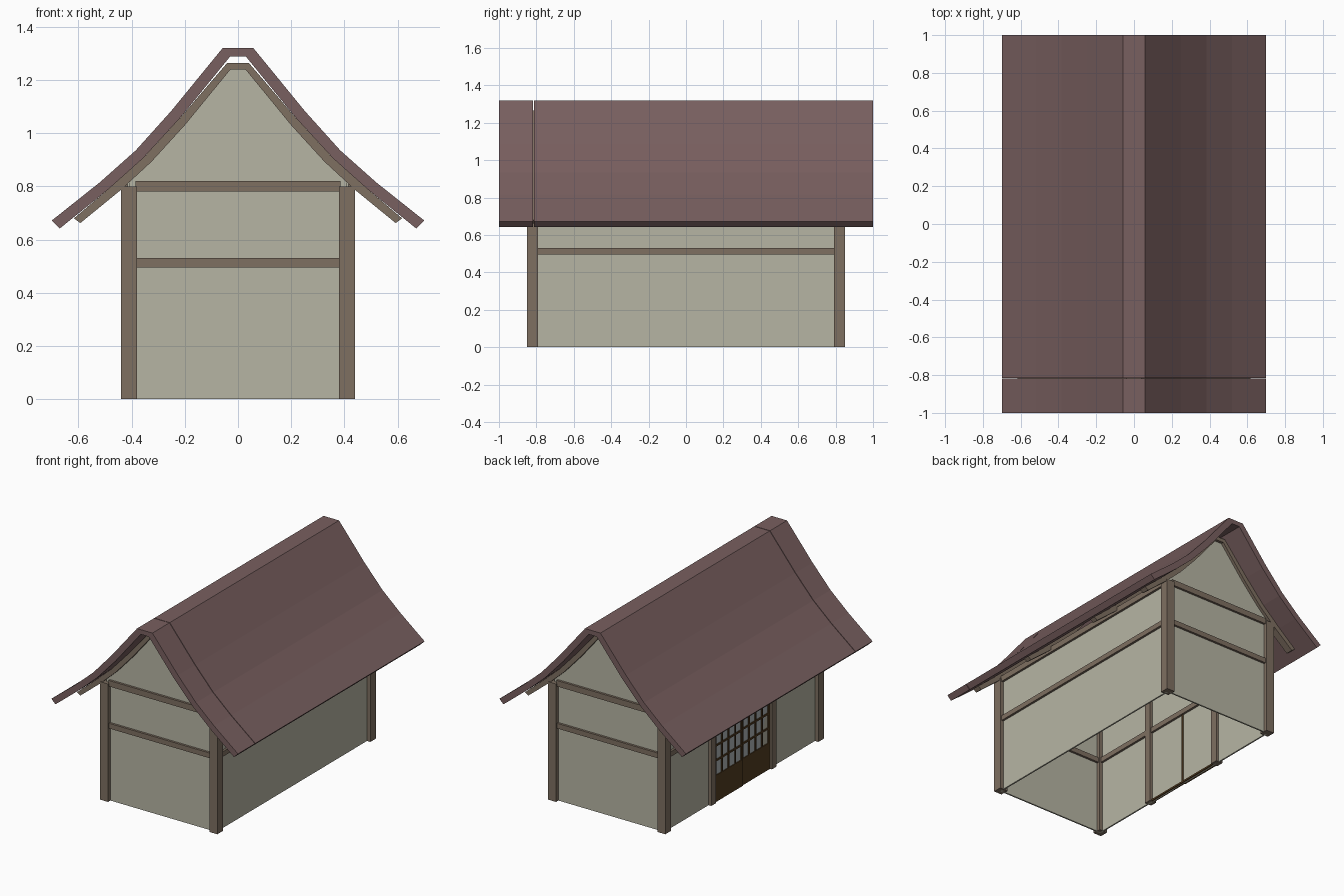
import bpy, bmesh

if "Cube" in bpy.data.objects:
    bpy.data.objects.remove(bpy.data.objects["Cube"])

def material(name, rgb):
    m = bpy.data.materials.new(name)
    m.diffuse_color = (*rgb, 1)
    m.use_nodes = True
    m.node_tree.nodes["Principled BSDF"].inputs["Base Color"].default_value = m.diffuse_color
    return m

PLASTER = material("plaster", (0.47, 0.46, 0.37))
TIMBER = material("timber", (0.21, 0.16, 0.12))
ROOF = material("roof_shingle", (0.19, 0.115, 0.115))
DOORWOOD = material("door_wood", (0.085, 0.045, 0.015))
PAPER = material("paper", (0.42, 0.46, 0.47))

def finish(bm, name, mat):
    bmesh.ops.recalc_face_normals(bm, faces=bm.faces)
    me = bpy.data.meshes.new(name)
    bm.to_mesh(me)
    bm.free()
    me.materials.append(mat)
    ob = bpy.data.objects.new(name, me)
    bpy.context.collection.objects.link(ob)
    return ob

def box(name, x, y, z, mat):
    """Box from (min, max) ranges."""
    bm = bmesh.new()
    bmesh.ops.create_cube(bm, size=1)
    for v in bm.verts:
        v.co = [r[0] + (c + 0.5) * (r[1] - r[0]) for r, c in zip((x, y, z), v.co)]
    return finish(bm, name, mat)

def extrude_profile(name, pts, y0, y1, mat):
    """Front-view outline pushed along y."""
    bm = bmesh.new()
    face = bm.faces.new([bm.verts.new((x, y0, z)) for x, z in pts])
    ext = bmesh.ops.extrude_face_region(bm, geom=[face])
    for g in ext["geom"]:
        if isinstance(g, bmesh.types.BMVert):
            g.co.y = y1
    return finish(bm, name, mat)

def mirrored(half):
    """Right half (ridge to eave) -> full line, left eave to right eave."""
    return [(-x, z) for x, z in reversed(half)] + half

def band(outer, inner):
    return mirrored(outer) + list(reversed(mirrored(inner)))

# Curved roof, in two lengths with a hairline seam
outer = [(0.058, 1.32), (0.25, 1.085), (0.385, 0.935), (0.52, 0.815), (0.70, 0.672)]
inner = [(0.03, 1.288), (0.22, 1.055), (0.358, 0.905), (0.49, 0.787), (0.67, 0.642)]
extrude_profile("roof_front", band(outer, inner), -1.0, -0.818, ROOF)
extrude_profile("roof_main", band(outer, inner), -0.814, 1.0, ROOF)

# Rafters under the roof
r_out = [(0.04, 1.265), (0.219, 1.056), (0.357, 0.906), (0.489, 0.788), (0.617, 0.68)]
r_in = [(0.028, 1.24), (0.20, 1.03), (0.325, 0.893), (0.44, 0.787), (0.593, 0.662)]
for i, y in enumerate((-0.82, -0.325, 0.325, 0.82)):
    w = 0.025 if abs(y) > 0.5 else 0.02
    extrude_profile(f"rafter_{i}", band(r_out, r_in), y - w, y + w, TIMBER)

# Gable end walls, filled up to the rafters
gable = [(0.032, 1.25), (0.21, 1.04), (0.34, 0.90), (0.41, 0.83), (0.41, 0.0)]
for name, y in (("front", -0.82), ("back", 0.82)):
    extrude_profile(f"{name}_wall", mirrored(gable), y - 0.005, y + 0.005, PLASTER)
    for level, z in (("middle", (0.495, 0.53)), ("top", (0.78, 0.82))):
        box(f"{name}_{level}_beam", (-0.385, 0.385), (y - 0.02, y + 0.02), z, TIMBER)

# Side walls, beams and corner posts
for name, x in (("left", -0.41), ("right", 0.41)):
    box(f"{name}_wall", (x - 0.005, x + 0.005), (-0.815, 0.815), (0.0, 0.83), PLASTER)
    for level, z in (("middle", (0.495, 0.53)), ("top", (0.78, 0.82))):
        box(f"{name}_{level}_beam", (x - 0.02, x + 0.02), (-0.795, 0.795), z, TIMBER)
    for end, y in (("front", -0.82), ("back", 0.82)):
        box(f"{name}_{end}_post", (x - 0.03, x + 0.03), (y - 0.03, y + 0.03), (0.0, 0.80), TIMBER)

# Door posts on the left side
for name, y in (("front", -0.325), ("back", 0.325)):
    box(f"door_post_{name}", (-0.435, -0.385), (y - 0.025, y + 0.025), (0, 0.80), TIMBER)

# Inside centre stile and sill of the doorway
box("door_inner_stile", (-0.406, -0.398), (-0.006, 0.006), (0, 0.495), DOORWOOD)
box("door_inner_sill", (-0.406, -0.398), (-0.30, 0.30), (0, 0.012), DOORWOOD)

# Two sliding lattice doors
for name, y0, y1, x in (("front", -0.30, 0.005, -0.421), ("back", -0.005, 0.30, -0.426)):
    xs = (x, -0.41)
    box(f"door_{name}_paper", (x + 0.006, -0.41), (y0, y1), (0.17, 0.495), PAPER)
    box(f"door_{name}_panel", xs, (y0, y1), (0.0, 0.18), DOORWOOD)
    box(f"door_{name}_head", xs, (y0, y1), (0.48, 0.495), DOORWOOD)
    step = (y1 - y0 - 0.02) / 4
    for i in range(5):
        c = y0 + 0.01 + i * step
        h = 0.01 if i in (0, 4) else 0.006
        box(f"door_{name}_upright_{i}", xs, (c - h, c + h), (0.18, 0.48), DOORWOOD)
    for i in (1, 2):
        c = 0.18 + i * 0.1
        box(f"door_{name}_crossbar_{i}", xs, (y0, y1), (c - 0.006, c + 0.006), DOORWOOD)
